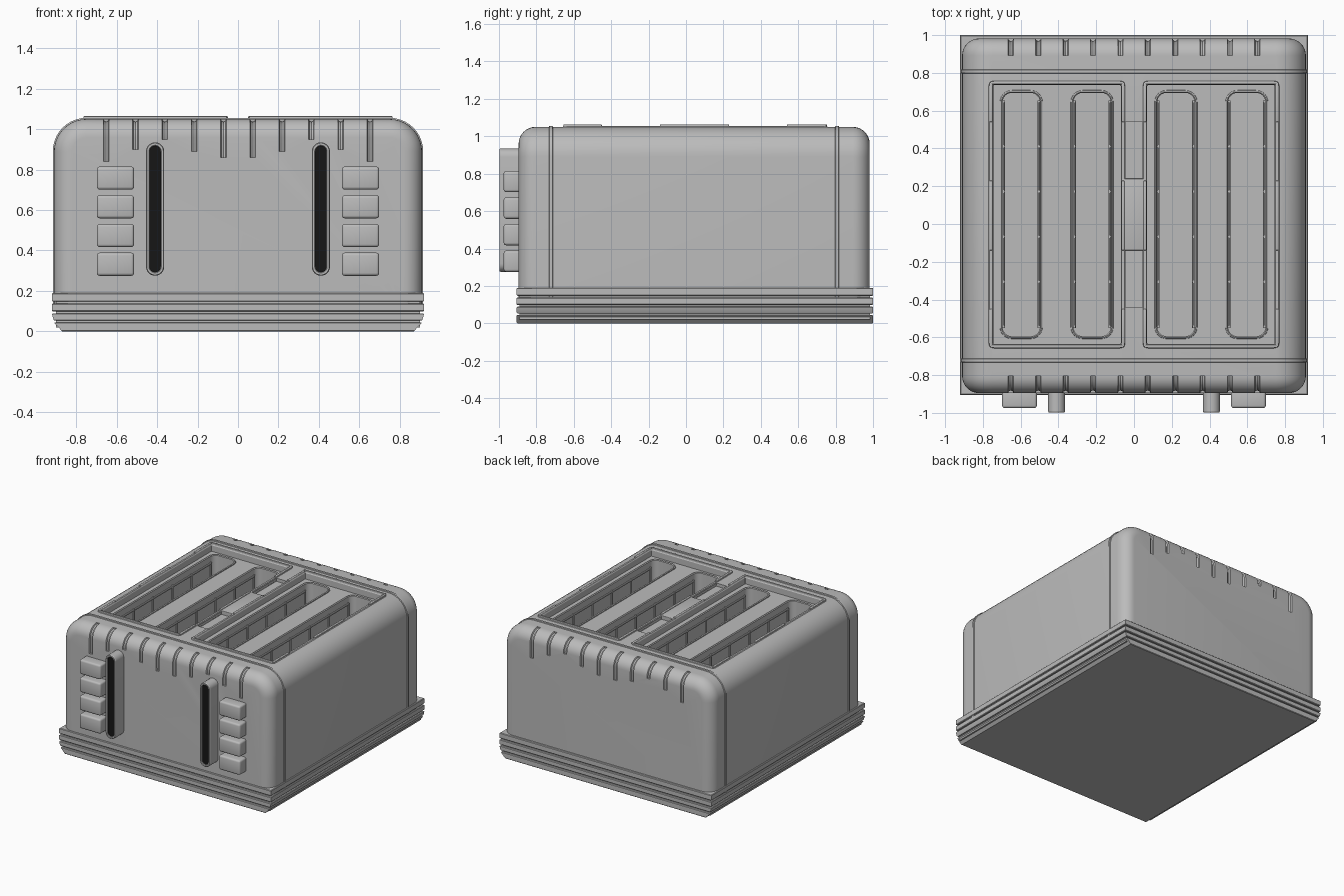
import bpy, bmesh
from math import sin, cos, pi
from mathutils import Vector

cube = bpy.data.objects.get("Cube")
if cube:
    bpy.data.objects.remove(cube)


def material(name, value):
    m = bpy.data.materials.new(name)
    m.use_nodes = True
    m.diffuse_color = (value, value, value, 1)
    b = m.node_tree.nodes["Principled BSDF"]
    b.inputs["Base Color"].default_value = (value, value, value, 1)
    b.inputs["Roughness"].default_value = 0.6
    return m


GREY = material("grey metal", 0.5)
BLACK = material("black slot", 0.008)
parts = []


def add(name, mesh, mat=GREY):
    ob = bpy.data.objects.new(name, mesh)
    bpy.context.scene.collection.objects.link(ob)
    mesh.materials.clear()
    mesh.materials.append(mat)
    parts.append(ob)
    return ob


def from_bmesh(name, bm, mat=GREY):
    bmesh.ops.recalc_face_normals(bm, faces=bm.faces)
    mesh = bpy.data.meshes.new(name)
    bm.to_mesh(mesh)
    bm.free()
    return add(name, mesh, mat)


def loft_into(bm, loops, ring=False):
    """Skin equal-length loops; cap the ends, or join last to first."""
    rows = [[bm.verts.new(p) for p in loop] for loop in loops]
    n = len(rows[0])
    pairs = list(zip(rows, rows[1:])) + ([(rows[-1], rows[0])] if ring else [])
    for a, b in pairs:
        for i in range(n):
            j = (i + 1) % n
            bm.faces.new((a[i], a[j], b[j], b[i]))
    if not ring:
        bm.faces.new(rows[0])
        bm.faces.new(rows[-1])


def loft(name, loops, mat=GREY, ring=False):
    bm = bmesh.new()
    loft_into(bm, loops, ring)
    return from_bmesh(name, bm, mat)


def rounded(cu, cv, hu, hv, r, w, upright=False, seg=6):
    """Rounded rectangle: flat at z = w, or upright at y = w."""
    pts = []
    for k, (su, sv) in enumerate(((1, 1), (-1, 1), (-1, -1), (1, -1))):
        for i in range(seg + 1):
            a = (k + i / seg) * pi / 2
            u = cu + su * (hu - r) + r * cos(a)
            v = cv + sv * (hv - r) + r * sin(a)
            pts.append((u, w, v) if upright else (u, v, w))
    return pts


def box(name, x0, x1, y0, y1, z0, z1, bevel=0.0, mat=GREY):
    bm = bmesh.new()
    bmesh.ops.create_cube(bm, size=1)
    for v in bm.verts:
        v.co = Vector(((x0 + x1) / 2 + v.co.x * (x1 - x0),
                       (y0 + y1) / 2 + v.co.y * (y1 - y0),
                       (z0 + z1) / 2 + v.co.z * (z1 - z0)))
    if bevel:
        bmesh.ops.bevel(bm, geom=bm.edges[:], offset=bevel, segments=3,
                        profile=0.5, affect='EDGES')
    return from_bmesh(name, bm, mat)


def tubes(name, paths, radius):
    cu = bpy.data.curves.new(name, 'CURVE')
    cu.dimensions = '3D'
    cu.bevel_depth = radius
    cu.bevel_resolution = 2
    cu.use_fill_caps = True
    for path in paths:
        s = cu.splines.new('POLY')
        s.points.add(len(path) - 1)
        for p, co in zip(s.points, path):
            p.co = (*co, 1)
    tmp = bpy.data.objects.new(name, cu)
    bpy.context.scene.collection.objects.link(tmp)
    dg = bpy.context.evaluated_depsgraph_get()
    mesh = bpy.data.meshes.new_from_object(tmp.evaluated_get(dg))
    bpy.data.objects.remove(tmp)
    bm = bmesh.new()
    bm.from_mesh(mesh)
    bmesh.ops.remove_doubles(bm, verts=bm.verts, dist=1e-5)
    return from_bmesh(name, bm)


def cut(target, cutter):
    mod = target.modifiers.new("cut", 'BOOLEAN')
    mod.operation = 'DIFFERENCE'
    mod.solver = 'EXACT'
    mod.object = cutter
    bpy.context.view_layer.objects.active = target
    bpy.ops.object.modifier_apply(modifier=mod.name)
    parts.remove(cutter)
    bpy.data.objects.remove(cutter)


# Body: arched section, rounded at the front and back
FRONT, BACK, TOP, R = -0.895, 0.982, 1.05, 0.09


def section(inset, y):
    hw, top, r = 0.91 - inset, TOP - inset, 0.16 - inset
    pts = [(-hw, y, 0.1)]
    for side, start in ((-1, pi), (1, pi / 2)):
        for i in range(11):
            a = start - i / 10 * pi / 2
            pts.append((side * (hw - r) + r * cos(a), y, top - r + r * sin(a)))
    return pts + [(hw, y, 0.1)]


arc = [i / 8 * pi / 2 for i in range(9)]
body = loft("body",
            [section(R * (1 - sin(a)), FRONT + R * (1 - cos(a))) for a in arc] +
            [section(R * (1 - sin(a)), BACK - R * (1 - cos(a))) for a in reversed(arc)])

# Decorative grooves over the front and back edges
paths = []
for i, low in enumerate((0.84, 0.90, 0.95, 0.89, 0.86) * 2):
    if i > 4:
        low = (0.86, 0.89, 0.95, 0.90, 0.84)[i - 5]
    x = -0.652 + i * 0.145
    for y, s in ((FRONT, 1), (BACK, -1)):
        bend = [(x, y + s * R * (1 - cos(a)), TOP - R * (1 - sin(a))) for a in arc]
        head = [(x, y, low)] if low < TOP - R - 0.005 else []
        paths.append(head + bend)
cut(body, tubes("groove_cutter", paths, 0.014))

# Sunken panels, centre notches and bread slots
SLOTS = (-0.597, -0.222, 0.222, 0.597)
PX, PY, HX, HY = 0.4075, 0.05, 0.3625, 0.71
for s in (-1, 1):
    cut(body, box("panel_cutter", s * PX - HX + 0.02, s * PX + HX - 0.02,
                  PY - HY + 0.02, PY + HY - 0.02, 1.0, 1.2))
for y0, y1 in ((-0.44, -0.14), (0.24, 0.54)):
    cut(body, box("notch_cutter", -0.046, 0.046, y0, y1, 1.025, 1.2))
for x in SLOTS:
    cut(body, loft("slot_cutter", [rounded(x, PY, 0.1, 0.645, 0.05, z) for z in (0.3, 1.1)]))
box("centre_saddle", -0.064, 0.064, -0.14, 0.24, 1.01, 1.055, 0.004)

# Panel rims with raised stretches
for s in (-1, 1):
    rim = ((0, 1.03), (0, 1.048), (0.006, 1.054), (0.02, 1.054), (0.025, 1.046), (0.025, 0.995))
    loft("panel_rim", [rounded(s * PX, PY, HX - d, HY - d, 0.03 - d, z) for d, z in rim], ring=True)
    for x in (s * PX - HX + 0.013, s * PX + HX - 0.013):
        for y0, y1 in ((-0.65, -0.45), (-0.14, 0.23), (0.54, 0.75)):
            box("rim_ridge", x - 0.008, x + 0.008, y0, y1, 1.03, 1.064, 0.005)
    for y in (PY - HY + 0.013, PY + HY - 0.013):
        box("rim_end_ridge", s * PX - HX + 0.01, s * PX + HX - 0.01,
            y - 0.008, y + 0.008, 1.03, 1.064, 0.005)

# Slot lips and bread guard wires
for x in SLOTS:
    lip = ((0.014, 0.995), (0.012, 1.006), (0.005, 1.01), (-0.001, 1.004), (-0.001, 0.97))
    loft("slot_lip", [rounded(x, PY, 0.1 + d, 0.645 + d, 0.05 + d, z) for d, z in lip], ring=True)
    wires = []
    for wx in (x - 0.093, x + 0.093):
        for z in (0.95, 0.45):
            wires.append([(wx, -0.55, z), (wx, 0.65, z)])
        for i in range(6):
            y = -0.545 + i * 0.239
            wires.append([(wx, y, 0.3), (wx, y, 0.96)])
    tubes("bread_guard", wires, 0.007)

# Raised seam bands around the body
for y in (-0.722, 0.808):
    loft("seam_band", [section(d, y + o) for d, o in
                       ((0.004, -0.013), (-0.006, -0.008), (-0.006, 0.008), (0.004, 0.013))])

# Stepped base
for z0, z1, w0, w1 in ((0.147, 0.19, 0.92, 0.92), (0.098, 0.138, 0.92, 0.92),
                       (0.053, 0.089, 0.912, 0.92), (0.0, 0.045, 0.873, 0.908)):
    c = 0.004
    loft("base_step", [[(-w, y0, z), (w, y0, z), (w, y1, z), (-w, y1, z)]
                       for w, y0, y1, z in ((w0 - c, -0.901, 0.996, z0), (w0, -0.905, 1.0, z0 + c),
                                            (w1, -0.905, 1.0, z1 - c), (w1 - c, -0.901, 0.996, z1))])
box("base_core", -0.9, 0.9, -0.89, 0.985, 0.02, 0.17)

# Lever housings and buttons
for s in (-1, 1):
    x = s * 0.41
    shell = ((0.045, -0.87), (0.045, -0.992), (0.041, -0.998), (0.031, -0.998),
             (0.028, -0.994), (0.028, -0.95))
    loft("lever_housing", [rounded(x, 0.605, h, 0.285 + h, h, y, True) for h, y in shell])
    loft("lever_slot", [rounded(x, 0.605, 0.028, 0.313, 0.028, y, True)
                        for y in (-0.9, -0.988)], BLACK)
    for i in range(4):
        z = 0.332 + i * 0.142
        bx = s * 0.606
        box("button", bx - 0.092, bx + 0.092, -0.975, -0.87, z - 0.057, z + 0.057, 0.014)

# Smooth the rounded surfaces, keep edges sharp
bpy.ops.object.select_all(action='DESELECT')
for ob in parts:
    ob.select_set(True)
bpy.context.view_layer.objects.active = body
bpy.ops.object.shade_smooth_by_angle(angle=pi / 6)
